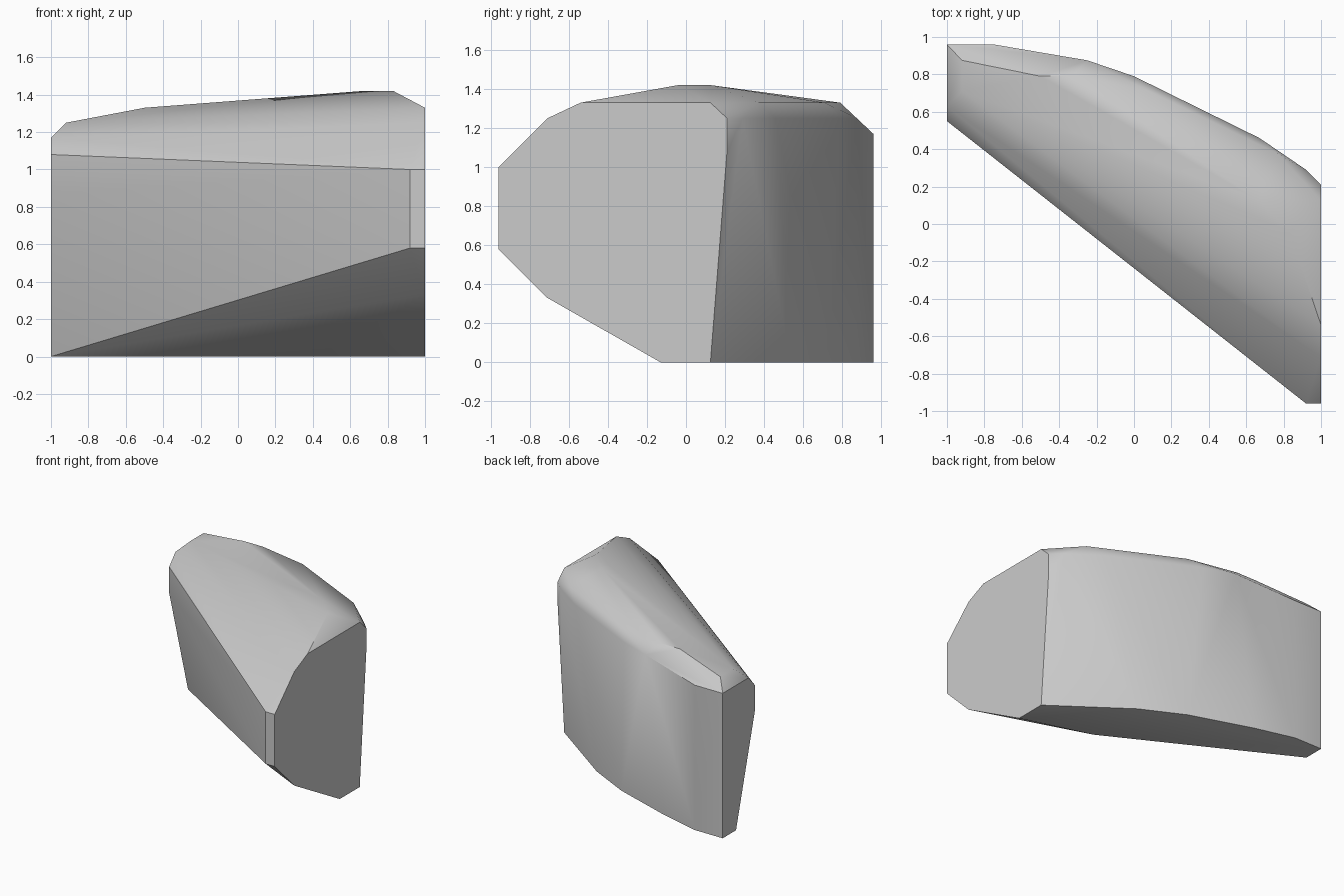
import bpy, bmesh
from math import radians

cube = bpy.data.objects.get("Cube")
if cube:
    bpy.data.objects.remove(cube)

# Single plain grey
grey = bpy.data.materials.new("plain_grey")
grey.use_nodes = True
colour = (0.6, 0.6, 0.6, 1)
grey.diffuse_color = colour
grey.node_tree.nodes["Principled BSDF"].inputs["Base Color"].default_value = colour

# Flat ends as (y, z) profiles
wide_end = [(-.96, 1), (-.96, .58), (-.71, .33), (-.13, 0), (.125, 0),
            (.21, 1.08), (.21, 1.25), (.125, 1.33), (-.54, 1.33), (-.71, 1.25)]
narrow_end = [(.96, 0), (.96, 1.17), (.63, 1.17), (.55, 1.08), (.55, .87), (.79, 0)]
corners = [(1, y, z) for y, z in wide_end] + [(-1, y, z) for y, z in narrow_end]

# Front chamfer edge
corners += [(.92, -.96, z) for z in (.58, 1)]
# Curved bottom outline
corners += [(x, y, 0) for x, y in
            [(.42, .54), (.08, .71), (-.42, .875), (-.75, .96), (.42, .04)]]
# Upper rim of the curved back wall
corners += [(-.75, .96, 1.17)]
corners += [(x, y, 1.25) for x, y in
            [(.92, .29), (.67, .46), (0, .79), (-.25, .875), (-.92, .875), (-.92, .71)]]
# Crown
corners += [(x, y, 1.33) for x, y in [(.77, .375), (.08, .71), (-.33, .79), (-.5, .79)]]
corners += [(.83, -.04, 1.42), (.67, .125, 1.42)]

# Wrap the corners into one faceted solid
bm = bmesh.new()
for c in corners:
    bm.verts.new(c)
hull = bmesh.ops.convex_hull(bm, input=bm.verts)
loose = {v for v in hull["geom_interior"] + hull["geom_unused"]
         if isinstance(v, bmesh.types.BMVert)}
bmesh.ops.delete(bm, geom=list(loose), context="VERTS")
bmesh.ops.dissolve_limit(bm, angle_limit=radians(1), verts=bm.verts, edges=bm.edges)
bmesh.ops.recalc_face_normals(bm, faces=bm.faces)

mesh = bpy.data.meshes.new("wedge_block")
bm.to_mesh(mesh)
bm.free()
mesh.materials.append(grey)
block = bpy.data.objects.new("wedge_block", mesh)
bpy.context.collection.objects.link(block)

# Soft shading with crisp edges
bpy.ops.object.select_all(action="DESELECT")
block.select_set(True)
bpy.context.view_layer.objects.active = block
bpy.ops.object.shade_smooth_by_angle(angle=radians(35))
